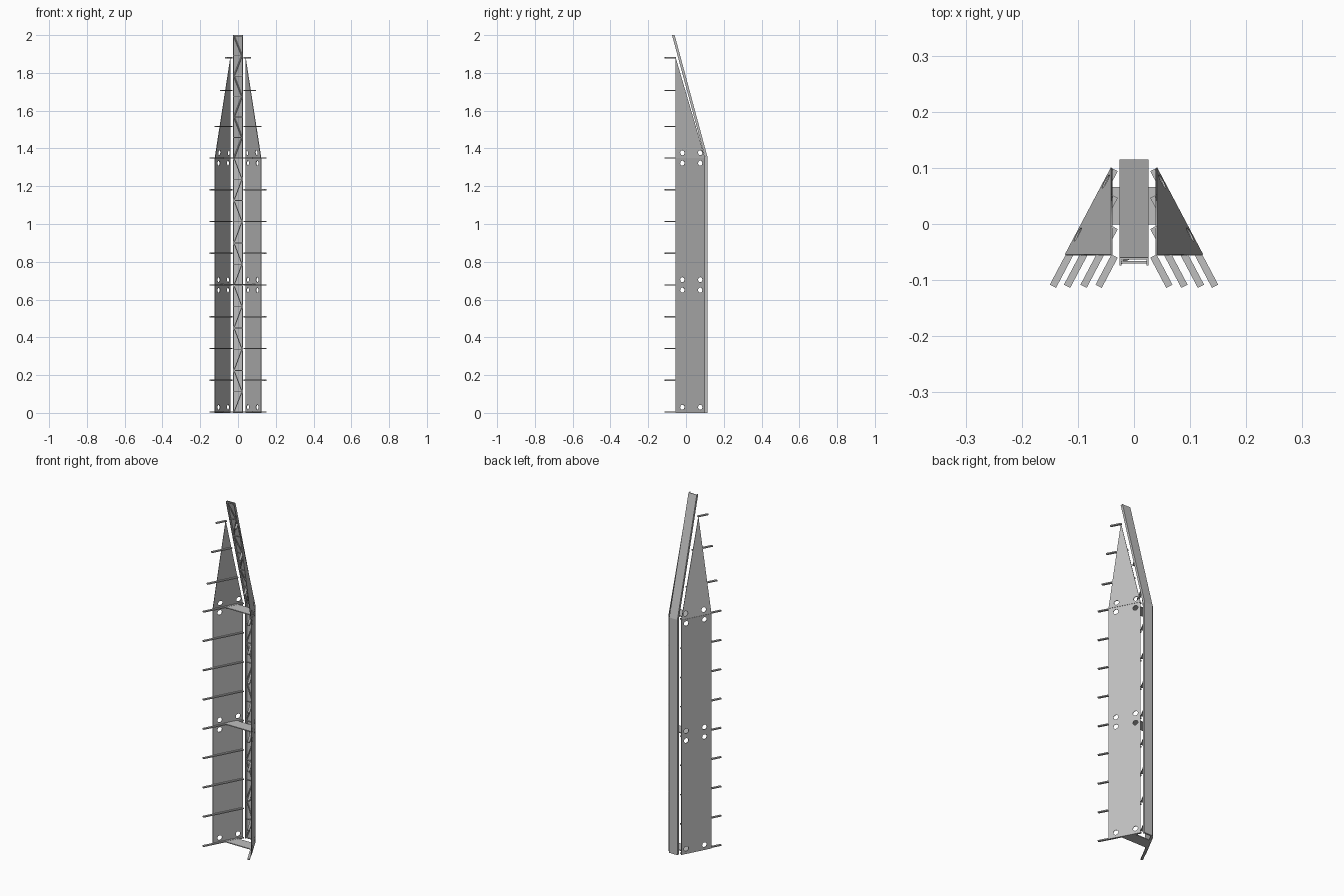
import bpy, bmesh, math
from mathutils import Vector, Matrix

old = bpy.data.objects.get("Cube")
if old:
    bpy.data.objects.remove(old, do_unlink=True)

grey = bpy.data.materials.new("steel_grey")
grey.use_nodes = True
colour = (0.52, 0.52, 0.52, 1)
grey.diffuse_color = colour
grey.node_tree.nodes["Principled BSDF"].inputs["Base Color"].default_value = colour

KNEE, APEX, TOP = 1.35, 1.88, 2.0     # heights of bend, panel tip, mast tip
NEAR, FAR = 0.04, 0.122               # panel x at its back and front edges
BACK, FRONT = 0.10, -0.055            # panel y at its back and front edges


def link(name, mesh):
    obj = bpy.data.objects.new(name, mesh)
    bpy.context.collection.objects.link(obj)
    mesh.materials.append(grey)
    return obj


def add_prism(bm, points, offset):
    """Sweep a closed polygon along an offset."""
    base = [bm.verts.new(p) for p in points]
    end = [bm.verts.new(Vector(p) + Vector(offset)) for p in points]
    bm.faces.new(base)
    bm.faces.new(end[::-1])
    n = len(base)
    for i in range(n):
        j = (i + 1) % n
        bm.faces.new((base[j], base[i], end[i], end[j]))


def add_beam(bm, a, b, size):
    """Square bar between two points."""
    a, b = Vector(a), Vector(b)
    turn = (b - a).to_track_quat('Z', 'Y').to_matrix().to_4x4()
    scale = Matrix.Diagonal((size, size, (b - a).length, 1))
    bmesh.ops.create_cube(bm, size=1, matrix=Matrix.Translation((a + b) / 2) @ turn @ scale)


def finish(name, bm):
    bmesh.ops.recalc_face_normals(bm, faces=bm.faces)
    mesh = bpy.data.meshes.new(name)
    bm.to_mesh(mesh)
    bm.free()
    return link(name, mesh)


def sheet(name, corners, holes, radius=0.0135, thickness=0.003):
    """Flat plate in space with round holes cut through."""
    origin = corners[0]
    u = (corners[1] - origin).normalized()
    v = corners[-1] - origin
    v = (v - u * v.dot(u)).normalized()
    frame = Matrix((u, v, u.cross(v))).transposed().to_4x4()
    frame.translation = origin
    flat = [((p - origin).dot(u), (p - origin).dot(v)) for p in corners]
    loops = [flat]
    for h in holes:
        cx, cy = (h - origin).dot(u), (h - origin).dot(v)
        loops.append([(cx + radius * math.cos(k * math.tau / 20),
                       cy + radius * math.sin(k * math.tau / 20)) for k in range(20)])
    curve = bpy.data.curves.new(name, 'CURVE')
    curve.dimensions = '2D'
    curve.fill_mode = 'BOTH'
    curve.extrude = thickness / 2
    for loop in loops:
        spline = curve.splines.new('POLY')
        spline.points.add(len(loop) - 1)
        for pt, (x, y) in zip(spline.points, loop):
            pt.co = (x, y, 0, 1)
        spline.use_cyclic_u = True
    temp = bpy.data.objects.new(name + "_outline", curve)
    bpy.context.collection.objects.link(temp)
    deps = bpy.context.evaluated_depsgraph_get()
    mesh = bpy.data.meshes.new_from_object(temp.evaluated_get(deps))
    bpy.data.objects.remove(temp, do_unlink=True)
    mesh.materials.clear()
    mesh.transform(frame)
    link(name, mesh)


# Side panels: tall lower plate and a leaning triangular upper plate
def panel_pair(side, s):
    def at(t, z):
        return Vector((s * (NEAR + (FAR - NEAR) * t), BACK + (FRONT - BACK) * t, z))
    hole_t = (0.16, 0.77)
    holes = [at(t, z) for t in hole_t for z in (0.03, 0.65, 0.705, 1.322)]
    sheet(side + "_lower_panel",
          [at(0, 0), at(1, 0), at(1, KNEE - 0.003), at(0, KNEE - 0.003)], holes)
    a, b = at(0, KNEE), at(1, KNEE)
    c = Vector((s * NEAR, FRONT, APEX))
    rise = 0.027 / (APEX - KNEE)
    holes = [a + (b - a) * (t - rise) + (c - a) * rise for t in hole_t]
    sheet(side + "_upper_panel", [a, b, c], holes)


# Ribs: flat bars along the inner panel faces that stick out at the front
def ribs(side, s):
    bm = bmesh.new()
    along = Vector((s * (FAR - NEAR), FRONT - BACK, 0)).normalized()
    inward = Vector((-s * abs(along.y), -abs(along.x), 0)) * 0.0125
    levels = [0.002 + 0.168 * i for i in range(9)] + [1.513, 1.703, 1.877]
    for z in levels:
        k = max(0, min(1, (z - KNEE) / (APEX - KNEE)))
        start = Vector((s * NEAR, BACK + (FRONT - BACK) * k, z))
        end = Vector((s * (FAR + (NEAR - FAR) * k), FRONT, z)) + along * 0.06
        add_prism(bm, [start, end, end + inward, start + inward], (0, 0, 0.006))
    finish(side + "_ribs", bm)


for side, s in (("left", 1), ("right", -1)):
    panel_pair(side, s)
    ribs(side, s)

# Cross plates tying the two panels together
bm = bmesh.new()
for z in (0.002, 0.677, 1.346):
    y0, y1 = -0.001, 0.066
    x0, x1 = [NEAR + (FAR - NEAR) * (BACK - y) / (BACK - FRONT) for y in (y0, y1)]
    add_prism(bm, [(-x0, y0, z), (x0, y0, z), (x1, y1, z), (-x1, y1, z)], (0, 0, 0.005))
finish("cross_plates", bm)


# Mast: back plate, two side rails and lattice, bent forward at the knee
def mast_y(z, depth):
    lean = max(0, z - KNEE) / (TOP - KNEE)
    return 0.115 - depth - 0.175 * lean


def mast_strip(bm, x, width, d0, d1):
    back = [(x, mast_y(z, d0), z) for z in (0, KNEE, TOP)]
    front = [(x, mast_y(z, d1), z) for z in (TOP, KNEE, 0)]
    add_prism(bm, back + front, (width, 0, 0))


bm = bmesh.new()
mast_strip(bm, -0.026, 0.052, 0, 0.003)
finish("mast_back_plate", bm)

bm = bmesh.new()
for x in (-0.026, 0.022):
    mast_strip(bm, x, 0.004, 0.002, 0.014)
finish("mast_rails", bm)

bm = bmesh.new()
heights = [KNEE * i / 12 for i in range(12)] + [KNEE + (TOP - KNEE) * i / 6 for i in range(7)]
heights[0], heights[-1] = 0.004, TOP - 0.006
for i, z in enumerate(heights):
    here = mast_y(z, 0.010)
    add_beam(bm, (-0.023, here, z), (0.023, here, z), 0.004)
    if i + 1 < len(heights):
        nxt = heights[i + 1]
        x = 0.021 if i % 2 else -0.021
        add_beam(bm, (x, here, z), (-x, mast_y(nxt, 0.010), nxt), 0.005)
finish("mast_lattice", bm)
